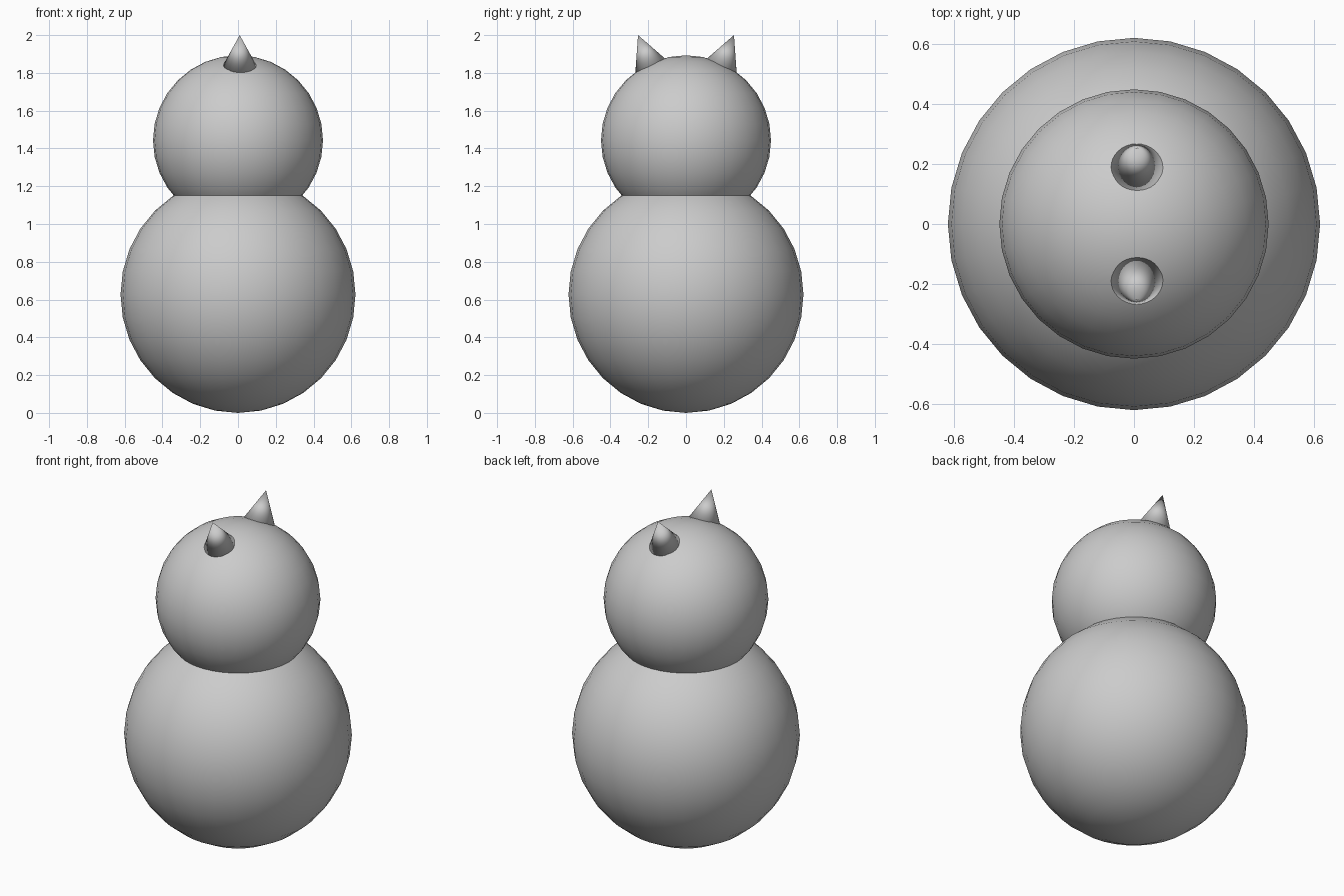
import bpy, math
from mathutils import Vector

if "Cube" in bpy.data.objects:
    bpy.data.objects.remove(bpy.data.objects["Cube"])

grey = bpy.data.materials.new("plain grey")
grey.diffuse_color = (0.6, 0.6, 0.6, 1)
grey.use_nodes = True
grey.node_tree.nodes["Principled BSDF"].inputs["Base Color"].default_value = grey.diffuse_color


def finish(name):
    ob = bpy.context.object
    ob.name = name
    ob.data.materials.append(grey)
    bpy.ops.object.shade_smooth()
    return ob


def ball(name, radius, z, squash=1.0):
    bpy.ops.mesh.primitive_uv_sphere_add(segments=32, ring_count=16, radius=radius, location=(0, 0, z))
    finish(name).scale.z = squash


# two stacked balls
ball("body", 0.622, 0.627, 1.008)
ball("head", 0.45, 1.443)

# pointed ears leaning outwards, front and back, seated on the head
HEIGHT, RADIUS, LEAN = 0.178, 0.089, math.radians(22.5)
for name, side in (("front_ear", -1), ("back_ear", 1)):
    axis = Vector((0, side * math.sin(LEAN), math.cos(LEAN)))
    tip = Vector((0.009, side * 0.254, 2.0))
    bpy.ops.mesh.primitive_cone_add(vertices=32, radius1=RADIUS, depth=HEIGHT,
                                    location=tip - axis * HEIGHT / 2,
                                    rotation=(-side * LEAN, 0, 0))
    finish(name)
